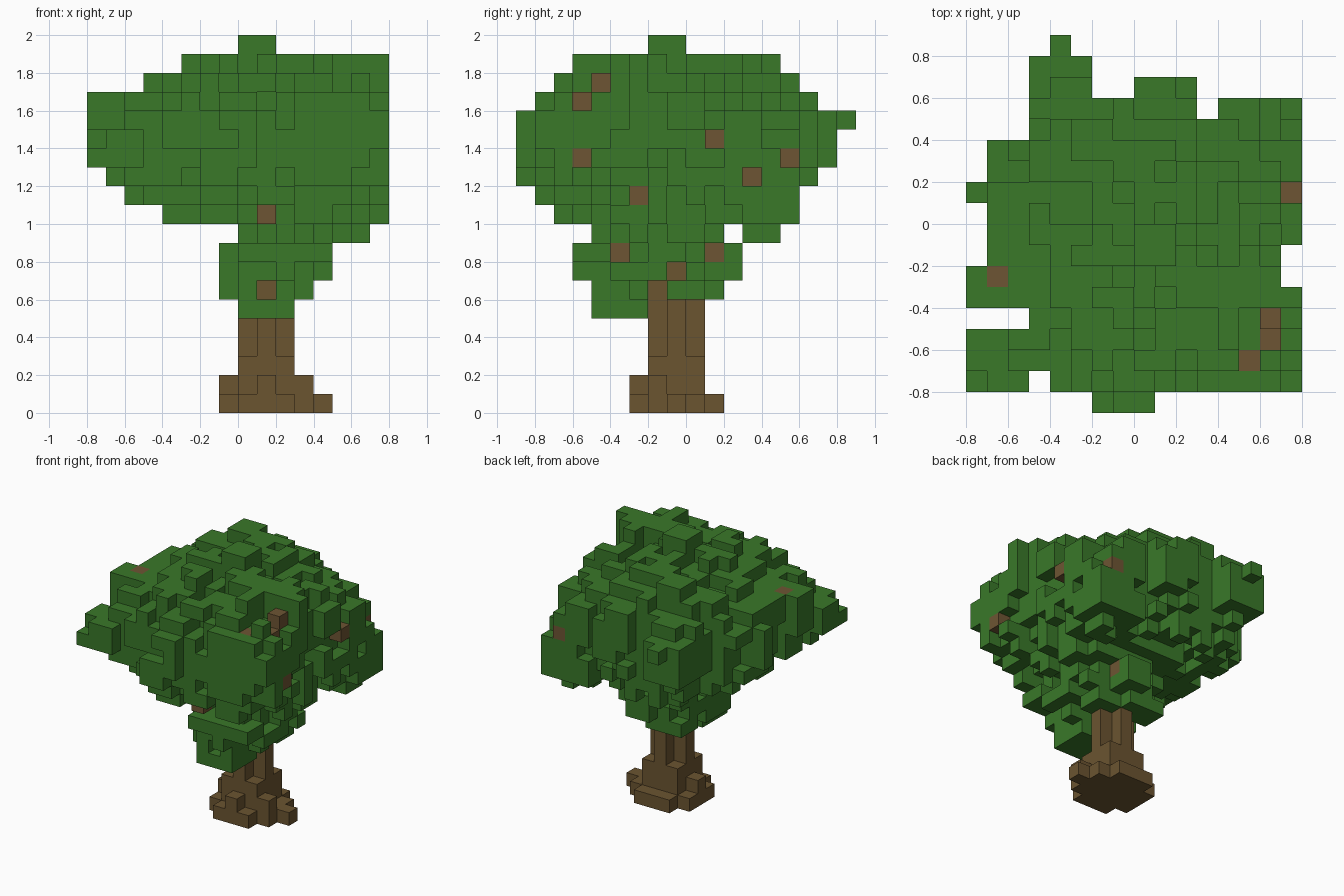
import bpy, bmesh
from mathutils import Vector, noise

if "Cube" in bpy.data.objects:
    bpy.data.objects.remove(bpy.data.objects["Cube"], do_unlink=True)

S = 0.1  # block edge length


def material(name, rgb):
    m = bpy.data.materials.new(name)
    m.use_nodes = True
    m.diffuse_color = (*rgb, 1)
    bsdf = next(n for n in m.node_tree.nodes if n.type == 'BSDF_PRINCIPLED')
    bsdf.inputs["Base Color"].default_value = (*rgb, 1)
    bsdf.inputs["Roughness"].default_value = 0.9
    return m


leaf_green = material("leaf green", (0.041, 0.188, 0.022))
bark_brown = material("bark brown", (0.147, 0.089, 0.030))
branch_brown = material("branch brown", (0.155, 0.091, 0.033))

SIDES = [Vector(v) for v in ((1, 0, 0), (-1, 0, 0), (0, 1, 0),
                             (0, -1, 0), (0, 0, 1), (0, 0, -1))]


def neighbours(c):
    return [tuple(int(a + b) for a, b in zip(c, d)) for d in SIDES]


def build_blocks(name, cells, solid, mats, rule=lambda c: 0):
    """Skin a set of grid cells, leaving out faces between solid blocks."""
    bm = bmesh.new()
    for c in sorted(cells):
        centre = Vector(c) + Vector((0.5, 0.5, 0.5))
        for d, n in zip(SIDES, neighbours(c)):
            if n in solid:
                continue
            u = Vector((d.y, d.z, d.x))
            w = d.cross(u)
            corners = [(-u - w), (u - w), (u + w), (-u + w)]
            f = bm.faces.new([bm.verts.new((centre + (d + q) / 2) * S) for q in corners])
            f.material_index = rule(c)
    bmesh.ops.remove_doubles(bm, verts=bm.verts, dist=S / 100)
    me = bpy.data.meshes.new(name)
    bm.to_mesh(me)
    bm.free()
    for m in mats:
        me.materials.append(m)
    ob = bpy.data.objects.new(name, me)
    bpy.context.collection.objects.link(ob)
    return ob


# Trunk: flared roots, a full collar, then a plus-shaped stem
trunk = set()
root_rows = {0: {-3: (0, 3), -2: (-1, 4), -1: (-1, 5), 0: (-1, 4), 1: (0, 3)},
             1: {-3: (1, 2), -2: (0, 4), -1: (-1, 3), 0: (0, 3)}}
for k, rows in root_rows.items():
    for j, (a, b) in rows.items():
        trunk |= {(i, j, k) for i in range(a, b)}
for k in range(2, 9):
    for i in range(3):
        for j in range(-2, 1):
            if k == 2 or i == 1 or j == -1:
                trunk.add((i, j, k))

# Crown layers from the bottom up: limits of x, y, x + y and x - y, in blocks
layers = [(0, 3, -5, -2, -5, 1, 2, 8), (-1, 4, -5, 2, -5, 5, -3, 8),
          (-1, 5, -6, 3, -6, 6, -4, 9), (-1, 5, -7, 3, -6, 7, -4, 9),
          (-2, 8, -7, 5, -7, 13, -7, 10), (-4, 8, -8, 6, -10, 14, -9, 12),
          (-6, 8, -8, 7, -12, 14, -11, 14), (-7, 8, -9, 7, -14, 14, -12, 15),
          (-8, 8, -9, 8, -16, 13, -13, 15), (-8, 8, -9, 8, -15, 13, -13, 16),
          (-8, 8, -9, 9, -14, 12, -13, 16), (-8, 8, -8, 8, -12, 10, -12, 15),
          (-5, 8, -7, 6, -9, 8, -10, 14), (-3, 8, -6, 5, -6, 6, -8, 13),
          (0, 2, -2, 0, -2, 2, 0, 4)]

# Bulging leaf clusters: centre and radii, in blocks
lobes = [((6.4, 4.2, 12), (2, 2.4, 2.8)), ((7, 3, 15.5), (1.5, 1.6, 2.5)),
         ((-6.4, -6.6, 14), (2.4, 2, 1.3)), ((6.2, -6.2, 14.5), (2.2, 2.2, 2.6)),
         ((6.6, -3.4, 17.5), (1.6, 1.5, 1.5)), ((-6, -3, 15.4), (2.3, 1.7, 1.8)),
         ((-3.5, 6.3, 14.8), (1.8, 2.8, 2)), ((-2, 4, 17.8), (1.6, 1.6, 1.5)),
         ((1.5, 5, 14.3), (1.9, 2.4, 2)), ((1.5, -3.6, 7), (1.8, 2, 2.4)),
         ((-0.5, -7.5, 13.4), (1.9, 1.8, 1.4)), ((-6.5, 1.5, 14.7), (2, 1, 2))]


def in_outline(i, j):
    """Ragged outline of the crown in plan."""
    if j >= 8:
        return i == -4
    if j == 7:
        return -5 <= i < -2
    if j == 6:
        return -5 <= i < -2 or 0 <= i < 3
    if j == 5:
        return i >= -5 and i != 3
    if j == 4:
        return i >= -5
    if j == -9:
        return -2 <= i < 1
    if j == -5:
        return i >= -5
    if j in (-2, -3) and i == 7:
        return False
    return i >= -7 or j in (1, -3, -4) or j <= -6


def in_crown(i, j, k, layer):
    """Rough eight-sided layer, joined with the leaf clusters."""
    p = Vector((i + 0.5, j + 0.5, k + 0.5))
    spans = list(zip((p.x, p.y, p.x + p.y, p.x - p.y), layer[::2], layer[1::2]))
    if any(v < a + 0.9 or v > b - 0.9 for v, a, b in spans[2:]):
        return False
    rough = noise.noise(p * 0.73 + Vector((3.3, 7.1, 1.7)))
    reach = sum(abs((2 * v - a - b) / (b - a)) ** 5 for v, a, b in spans) ** 0.2
    crest = 18.1 + 3.2 * noise.noise(Vector((p.x, p.y, 4.6)) * 0.73)
    keel = 10 + 3 * noise.noise(Vector((p.x, p.y, 9.2)) * 0.67)
    level = (k < crest or (i in (0, 1) and j in (-2, -1))) and \
            (k < 9 or k > keel or reach < 0.55)
    if level and reach < 0.97 + 0.6 * rough:
        return True
    return any(sum(((a - b) / q) ** 2 for a, b, q in zip(p, c, r)) < 1 + 0.5 * rough
               for c, r in lobes)


leaves = set()
for n, layer in enumerate(layers):
    k = n + 5
    for i in range(layer[0], layer[1]):
        for j in range(layer[2], layer[3]):
            if in_outline(i, j) and (n in (0, len(layers) - 1) or in_crown(i, j, k, layer)):
                leaves.add((i, j, k))

# Notch that bares two branch ends, with leaves standing in front of it
for j in (-5, -6):
    top = 22 + j
    leaves -= {(i, j, k) for i in (6, 7) for k in range(top, 20) if i == 7 or k > top}
    leaves.add((6, j, top))
leaves |= {(6, -7, k) for k in range(13, 18)}
leaves |= {(i, j, 8) for i in (3, 4) for j in (-6, -5)}
leaves |= {(5, -8, 16), (5, -7, 16), (7, 1, 14), (-7, -3, 16)}
leaves -= {(5, -7, 17), (7, 0, 14)}

# Gaps in the low leaves where the stem shows through
leaves -= {c for c in leaves if (c[0] > 1 and c[1:] == (-2, 6))
           or (c[0] > 2 and c[1:] == (-1, 7))
           or (c[1] < -2 and c[0] == 1 and c[2] == 6)}
leaves -= trunk

# Branch tips: on each line of blocks, dig in from the outside and mark the next one
tips = {(6, -5, 17), (6, -6, 16)}


def bare_tip(axis, sign, line, depth):
    row = sorted((c for c in leaves if c[:axis] + c[axis + 1:] == line),
                 key=lambda c: -sign * c[axis])
    leaves.difference_update(row[:depth])
    tips.update(row[depth:depth + 1])


for j, k, depth in ((1, 14, 0), (-6, 13, 0), (3, 12, 2), (-3, 11, 1), (-4, 8, 1), (1, 8, 1)):
    bare_tip(0, 1, (j, k), depth)
bare_tip(1, -1, (1, 10), 1)
bare_tip(1, 1, (6, 13), 0)
for line in ((5, -7), (-7, -3)):
    bare_tip(2, 1, line, 0)

# Keep only leaves that hang together with the trunk
joined, frontier = set(trunk), list(trunk)
while frontier:
    for n in neighbours(frontier.pop()):
        if n in leaves and n not in joined:
            joined.add(n)
            frontier.append(n)
leaves &= joined

build_blocks("trunk", trunk, joined, [bark_brown])
build_blocks("leaf_crown", leaves, joined, [leaf_green, branch_brown],
             lambda c: int(c in tips))
